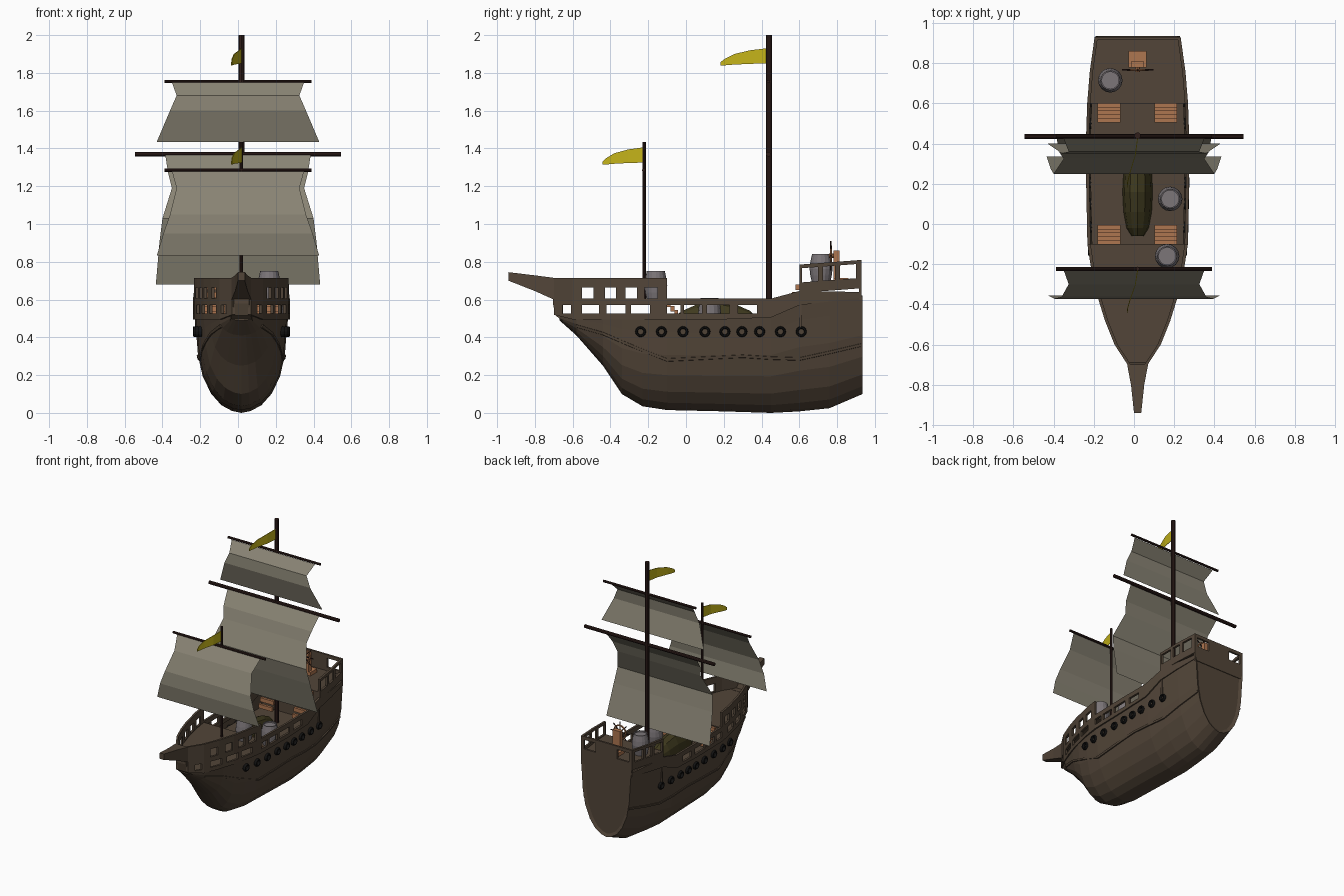
import bpy, bmesh
from math import pi, sin, cos, radians
from mathutils import Vector

if "Cube" in bpy.data.objects:
    bpy.data.objects.remove(bpy.data.objects["Cube"])

CX = 0.018  # centreline of hull and masts


def mat(name, r, g, b):
    m = bpy.data.materials.new(name)
    m.diffuse_color = (r, g, b, 1)
    m.use_nodes = True
    m.node_tree.nodes["Principled BSDF"].inputs["Base Color"].default_value = m.diffuse_color
    return m


WOOD = mat("dark_wood", 0.085, 0.06, 0.04)
SPAR = mat("spar_wood", 0.03, 0.013, 0.011)
CLOTH = mat("canvas", 0.25, 0.23, 0.175)
YELLOW = mat("yellow_cloth", 0.55, 0.45, 0.01)
LIGHT = mat("light_wood", 0.42, 0.18, 0.08)
GREY = mat("barrel_grey", 0.2, 0.18, 0.19)
BLACK = mat("iron", 0.006, 0.006, 0.006)
OLIVE = mat("olive_cover", 0.05, 0.042, 0.013)


def interp(tab, v):
    if not isinstance(tab, (list, tuple)):
        return tab
    if v <= tab[0][0]:
        return tab[0][1]
    for (a, p), (b, q) in zip(tab, tab[1:]):
        if v <= b:
            return p + (q - p) * (v - a) / (b - a)
    return tab[-1][1]


def loft(name, pieces, m, closed=True, cap=True):
    """Skin each list of rings into one mesh object."""
    bm = bmesh.new()
    for rings in pieces:
        vs = [[bm.verts.new(p) for p in r] for r in rings]
        n = len(vs[0])
        for a, b in zip(vs, vs[1:]):
            for i in range(n if closed else n - 1):
                j = (i + 1) % n
                bm.faces.new((a[i], a[j], b[j], b[i]))
        if cap:
            bm.faces.new(vs[0])
            bm.faces.new(vs[-1])
    bmesh.ops.recalc_face_normals(bm, faces=bm.faces)
    me = bpy.data.meshes.new(name)
    bm.to_mesh(me)
    bm.free()
    me.materials.append(m)
    ob = bpy.data.objects.new(name, me)
    bpy.context.collection.objects.link(ob)
    return ob


def box(x0, x1, y0, y1, z0, z1):
    return [[(x0, y, z0), (x1, y, z0), (x1, y, z1), (x0, y, z1)] for y in (y0, y1)]


def rod(name, centre, length, r, m, axis="Z", n=10):
    rot = {"X": (0, pi / 2, 0), "Y": (pi / 2, 0, 0), "Z": (0, 0, 0)}[axis]
    bpy.ops.mesh.primitive_cylinder_add(vertices=n, radius=r, depth=length, location=centre, rotation=rot)
    ob = bpy.context.object
    ob.name = name
    ob.data.materials.append(m)
    return ob


# Hull: stations of y, keel height, half width, top height
ST = [(-.67, .49, .06, .51), (-.58, .41, .12, .51), (-.44, .25, .17, .51), (-.34, .10, .20, .505),
      (-.23, .035, .222, .50), (-.10, .015, .24, .50), (.2, .008, .247, .50), (.45, 0, .247, .51),
      (.6, .008, .243, .575), (.76, .025, .232, .60), (.935, .10, .21, .62)]
SEC = [(0, 0), (.02, .2), (.08, .43), (.2, .65), (.38, .83), (.6, .93), (.85, .97), (1, 1)]
KEEL, WID, TOP = ([(s[0], s[k]) for s in ST] for k in (1, 2, 3))


def hull_half(y, z):
    k, t = interp(KEEL, y), interp(TOP, y)
    return interp(WID, y) * interp(SEC, (z - k) / (t - k))


rings = []
for y, k, w, t in ST:
    side = [(w * f, k + (t - k) * h) for h, f in SEC]
    rings.append([(CX - x, y, z) for x, z in reversed(side)] + [(CX + x, y, z) for x, z in side[1:]])
hull = loft("hull", [rings], WOOD, closed=False)
bm = bmesh.new()
bm.from_mesh(hull.data)
transom = [f for f in bm.faces if f.calc_center_median().y > .93]
bmesh.ops.inset_region(bm, faces=transom, thickness=.022, depth=-.01)
bm.to_mesh(hull.data)
bm.free()

# Raised plank line on each side of the hull
wale = [(-.58, .46), (-.44, .42), (-.3, .36), (-.1, .28), (.1, .29), (.3, .30), (.45, .29), (.6, .285), (.76, .32), (.93, .36)]
loft("hull_wale", [[[(CX + s * (hull_half(y, z + dz) + dx), y, z + dz)
                     for dx, dz in ((-.004, -.009), (.007, -.007), (.007, .007), (-.004, .009))]
                    for y, z in wale] for s in (-1, 1)], WOOD)

# Bulwarks: strips following the deck outline, with openings between posts
PLAN = [(-.70, .05), (-.6, .115), (-.48, .163), (-.36, .20), (-.2, .235), (-.1, .25), (.2, .256),
        (.45, .256), (.6, .251), (.76, .238), (.93, .214)]


def strip(y0, y1, lo, hi, thick=.016):
    ys = [y0] + [p[0] for p in PLAN if y0 < p[0] < y1] + [y1]
    out = []
    for s in (-1, 1):
        piece = []
        for y in ys:
            o = interp(PLAN, y)
            i, a, b = o - thick, interp(lo, y), interp(hi, y)
            piece.append([(CX + s * x, y, z) for x, z in ((o, a), (o, b), (i, b), (i, a))])
        out.append(piece)
    return out


def fence(y0, y1, lo, a, b, hi, openings):
    out = strip(y0, y1, lo, a) + strip(y0, y1, b, hi)
    edges = [y0] + [v for o in openings for v in o] + [y1]
    for p, q in zip(edges[::2], edges[1::2]):
        if q - p > .001:
            out += strip(p, q, a, b)
    return out


loft("main_bulwark", fence(-.70, .45, [(-.70, .52), (-.66, .495), (.40, .495), (.45, .505)], .525, .57, .605,
     [(-.655, -.61), (-.55, -.46), (-.42, -.32), (-.29, -.19), (-.1, -.03), (-.01, .085), (.11, .23), (.275, .375)]), WOOD)
loft("forecastle_rail", fence(-.70, -.10, .60, .601, .665, .715,
     [(-.55, -.49), (-.43, -.37), (-.32, -.26), (-.22, -.15)]), WOOD)
loft("stern_bulwark", strip(.45, .93, [(.45, .505), (.6, .57), (.93, .61)], [(.45, .605), (.6, .645), (.93, .64)]), WOOD)
P = lambda z: [(.6, z), (.93, z + .025)]
loft("poop_rail", fence(.60, .93, P(.635), P(.69), P(.765), P(.785), [(.615, .70), (.725, .79), (.815, .90)]), WOOD)
loft("stern_rail", [box(CX - .213, CX + .213, .915, .93, .6, .715), box(CX - .213, CX + .213, .915, .93, .785, .81)]
     + [box(CX + a, CX + b, .915, .93, .715, .785) for a, b in ((-.213, -.19), (-.09, .09), (.19, .213))], WOOD)


# Decks
def deck(name, y0, y1, z, inset):
    ys = [y0] + [p[0] for p in PLAN if y0 < p[0] < y1] + [y1]
    rings = []
    for y in ys:
        w = interp(PLAN, y) - inset
        rings.append([(CX - w, y, z - .012), (CX + w, y, z - .012), (CX + w, y, z), (CX - w, y, z)])
    loft(name, [rings], WOOD)


deck("main_deck", -.52, .62, .455, .022)
deck("fore_deck", -.70, -.10, .598, .004)
deck("poop_deck", .60, .925, .688, .006)
loft("poop_bulkhead", [box(CX - .245, CX + .245, .60, .612, .45, .688)], WOOD)

# Beak at the bow
loft("beak", [[[(CX - w, y, a), (CX + w, y, a), (CX + w, y, b), (CX - w, y, b)] for y, w, a, b in
               ((-.94, .018, .70, .745), (-.80, .033, .645, .728), (-.70, .052, .60, .715))]], WOOD)
loft("stem", [[[(CX - w, y, a), (CX + w, y, a), (CX + w, y, b), (CX - w, y, b)] for y, w, a, b in
               ((-.705, .04, .58, .64), (-.69, .05, .515, .60), (-.65, .06, .485, .60))]], WOOD)

# Gun ports
for s in (-1, 1):
    for y in (-.24, -.13, -.016, .10, .206, .296, .39, .50, .61):
        bpy.ops.mesh.primitive_torus_add(major_segments=12, minor_segments=6, major_radius=.022, minor_radius=.007,
                                         location=(CX + s * (hull_half(y, .43) + .004), y, .43), rotation=(0, pi / 2, 0))
        port = bpy.context.object
        port.name = "gun_port"
        port.scale = (1, 1, 2.2)
        port.data.materials.append(BLACK)

# Masts and yards
rod("main_mast", (CX, .44, 1.225), 1.55, .016, SPAR)
rod("fore_mast", (CX, -.222, 1.015), .84, .0095, SPAR)
rod("main_yard", (0, .436, 1.37), 1.09, .013, SPAR, "X")
rod("main_top_yard", (0, .436, 1.755), .776, .009, SPAR, "X")
rod("fore_yard", (0, -.224, 1.285), .776, .009, SPAR, "X")

# Sails: rows of half width, y, z
SAILS = {
    "main_sail": [(.385, .425, 1.365), (.37, .355, 1.27), (.35, .325, 1.19), (.40, .25, 1.03), (.415, .275, .91), (.435, .335, .68)],
    "main_top_sail": [(.35, .425, 1.75), (.325, .36, 1.68), (.36, .352, 1.60), (.43, .40, 1.435)],
    "fore_sail": [(.35, -.23, 1.28), (.325, -.30, 1.19), (.36, -.362, 1.05), (.395, -.372, .95), (.43, -.355, .832)]}
for name, rows in SAILS.items():
    loft(name, [[[(-w, y, z), (0, y, z), (w, y, z)] for w, y, z in rows]], CLOTH, closed=False, cap=False)

# Pennants streaming forward
for name, y, z, L in (("main_flag", .427, 1.85, .245), ("fore_flag", -.23, 1.325, .212)):
    rings = []
    for t, lo, hi, dx in ((0, 0, .08, 0), (.35, -.002, .07, -.012), (.7, -.006, .05, -.038), (.9, -.01, .025, -.05), (1, -.01, .006, -.052)):
        rings.append([(CX + dx + e, y - L * t, z + h) for e, h in ((-.002, lo), (.002, lo), (.002, hi), (-.002, hi))])
    loft(name, [rings], YELLOW)

# Barrels
for x, y, z in ((.165, -.16, .598), (.18, .125, .455), (-.118, .715, .688)):
    prof = [(.048, 0), (.057, .04), (.061, .075), (.057, .11), (.048, .152), (.042, .152), (.042, .142)]
    loft("barrel", [[[(x + r * cos(i * pi / 8), y + r * sin(i * pi / 8), z + h) for i in range(16)] for r, h in prof]], GREY)

# Stairs up to both raised decks
for name, y0, d, top in (("fore_stairs", -.10, 1, .59), ("poop_stairs", .60, -1, .68)):
    steps = []
    for x in (CX - .143, CX + .14):
        for i in range(5):
            a, b = sorted((y0 + d * i * .019, y0 + d * (i + 1) * .019))
            z = top - i * (top - .475) / 5
            steps.append(box(x - .057, x + .057, a, b, z - .03, z))
    loft(name, steps, LIGHT)

# Covered rowing boat on the main deck
boat = ((-.06, .03, .51), (-.02, .055, .54), (.06, .07, .575), (.16, .075, .595), (.26, .07, .575), (.34, .05, .54), (.37, .025, .51))
loft("covered_boat", [[[(CX + w * cos(radians(a)), y, .457 + (t - .457) * sin(radians(a))) for a in range(0, 181, 30)]
                       for y, w, t in boat]], OLIVE)

# Steering wheel and stand
loft("wheel_stand", [box(CX - .045, CX + .045, .78, .86, .688, .715), box(CX - .03, CX + .03, .78, .812, .71, .86)], LIGHT)
bpy.ops.mesh.primitive_torus_add(major_segments=16, minor_segments=6, major_radius=.05, minor_radius=.006,
                                 location=(CX, .767, .832), rotation=(pi / 2, 0, 0))
bpy.context.object.name = "wheel_rim"
bpy.context.object.data.materials.append(LIGHT)
for k in range(4):
    spoke = rod("wheel_spoke", (CX, .767, .832), .156, .004, SPAR, n=6)
    spoke.rotation_euler = (0, k * pi / 4, 0)
rod("wheel_hub", (CX, .772, .832), .03, .012, LIGHT, "Y")
